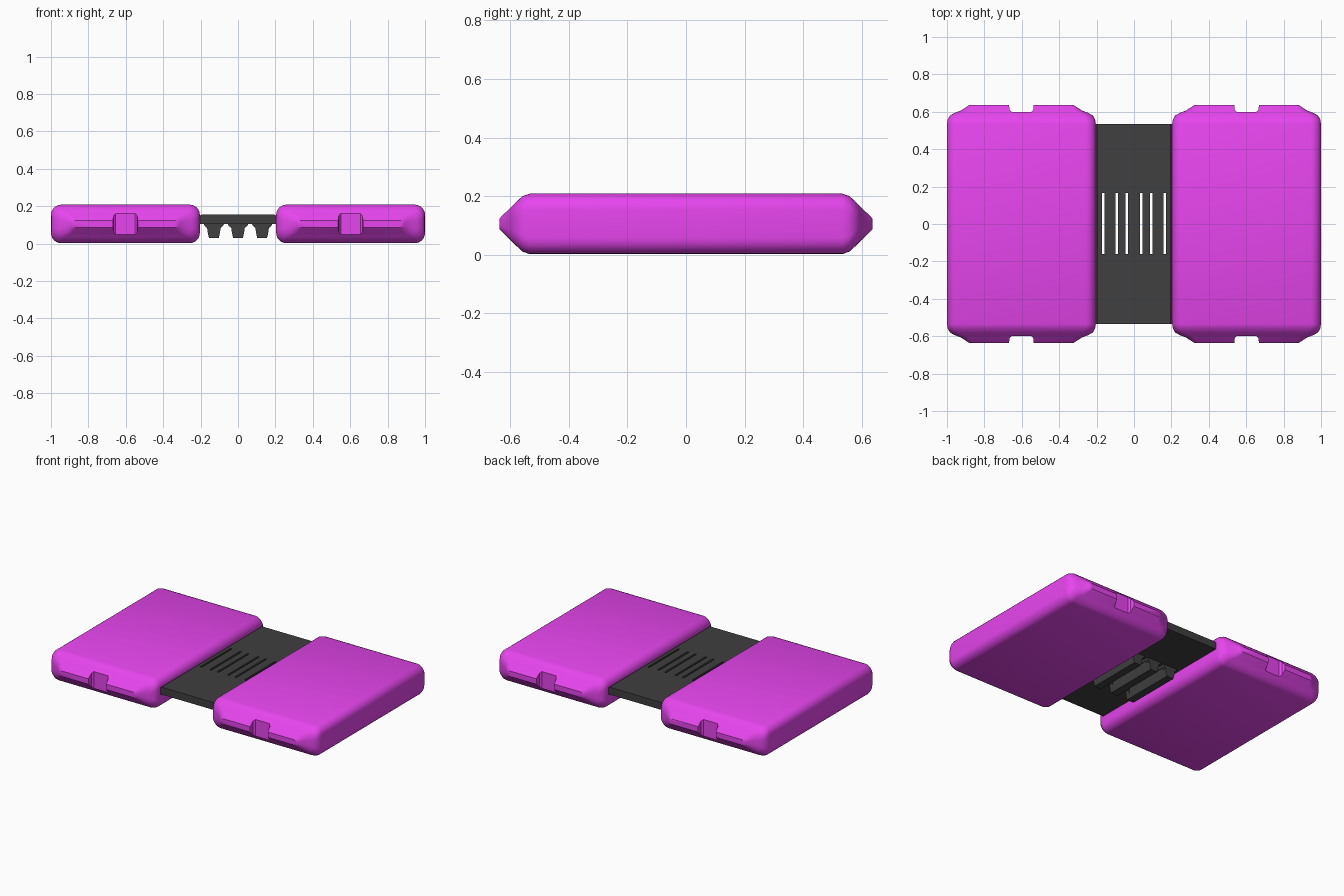
import bpy, bmesh, math

if "Cube" in bpy.data.objects:
    bpy.data.objects.remove(bpy.data.objects["Cube"])


def material(name, color):
    m = bpy.data.materials.new(name)
    m.diffuse_color = color
    m.use_nodes = True
    m.node_tree.nodes["Principled BSDF"].inputs["Base Color"].default_value = m.diffuse_color
    return m


def make(name, bm, mat=None):
    bmesh.ops.recalc_face_normals(bm, faces=bm.faces)
    me = bpy.data.meshes.new(name)
    bm.to_mesh(me)
    bm.free()
    ob = bpy.data.objects.new(name, me)
    bpy.context.collection.objects.link(ob)
    if mat:
        me.materials.append(mat)
    return ob


def loft(bm, rings):
    # Join equal-length point rings into a capped solid
    loops = [[bm.verts.new(p) for p in r] for r in rings]
    n = len(loops[0])
    for a, b in zip(loops, loops[1:]):
        for i in range(n):
            j = (i + 1) % n
            bm.faces.new((a[i], a[j], b[j], b[i]))
    bm.faces.new(loops[0])
    bm.faces.new(loops[-1])


def rounded_rect(cx, cz, hw, hh, r, y, seg=6):
    pts = []
    for k, (sx, sz) in enumerate(((1, 1), (-1, 1), (-1, -1), (1, -1))):
        for i in range(seg + 1):
            a = math.pi / 2 * (k + i / seg)
            pts.append((cx + sx * (hw - r) + r * math.cos(a), y,
                        cz + sz * (hh - r) + r * math.sin(a)))
    return pts


def add_box(bm, x, y, z):
    loft(bm, [[(x[0], y[0], h), (x[1], y[0], h), (x[1], y[1], h), (x[0], y[1], h)] for h in z])


def boolean(ob, cutter, operation='DIFFERENCE'):
    mod = ob.modifiers.new("bool", 'BOOLEAN')
    mod.operation = operation
    mod.solver = 'EXACT'
    mod.object = cutter
    bpy.context.view_layer.objects.active = ob
    bpy.ops.object.modifier_apply(modifier=mod.name)
    bpy.data.objects.remove(cutter)


def smooth(ob, angle):
    bpy.ops.object.select_all(action='DESELECT')
    ob.select_set(True)
    bpy.context.view_layer.objects.active = ob
    bpy.ops.object.shade_smooth_by_angle(angle=math.radians(angle))


purple = material("purple", (0.8, 0.06, 0.86, 1))
black = material("black", (0.05, 0.05, 0.05, 1))

# Padded blocks with tapered ends: (y, half width, half height, corner radius)
END = [(0.535, 0.398, 0.103, 0.055), (0.558, 0.394, 0.095, 0.054),
       (0.58, 0.382, 0.075, 0.05), (0.595, 0.355, 0.060, 0.045),
       (0.606, 0.325, 0.049, 0.038), (0.630, 0.288, 0.026, 0.02),
       (0.637, 0.278, 0.018, 0.014)]

for side, label in ((-1, "left"), (1, "right")):
    cx = side * 0.602
    sections = [(-y, w, h, r) for y, w, h, r in reversed(END)] + END
    bm = bmesh.new()
    loft(bm, [rounded_rect(cx, 0.105, w, h, r, y) for y, w, h, r in sections])
    pad = make(label + "_pad", bm, purple)
    # Notch in the middle of each end
    for s in (-1, 1):
        bm = bmesh.new()
        outline = [(-0.075, 0.66), (-0.066, 0.635), (-0.063, 0.610), (-0.052, 0.599),
                   (0.052, 0.599), (0.063, 0.610), (0.066, 0.635), (0.075, 0.66)]
        loft(bm, [[(cx + x, s * y, z) for x, y in outline] for z in (-0.1, 0.3)])
        cutter = make("notch_cutter", bm)
        cutter.hide_render = True
        boolean(pad, cutter)
    smooth(pad, 35)

# Connecting plate with slightly stepped edges
bm = bmesh.new()
profile = [(-0.215, 0.105), (0.215, 0.105), (0.215, 0.14), (0.195, 0.155),
           (-0.195, 0.155), (-0.215, 0.14)]
loft(bm, [[(x, y, z) for x, z in profile] for y in (-0.535, 0.535)])
plate = make("slotted_plate", bm, black)

# Three tapered ribs below the plate
for cx in (-0.129, 0, 0.129):
    bm = bmesh.new()
    half = [(0.056, 0.11), (0.050, 0.095), (0.036, 0.083), (0.032, 0.055), (0.026, 0.03)]
    section = half + [(-x, z) for x, z in reversed(half)]
    loft(bm, [[(cx + x, y, z) for x, z in section] for y in (-0.19, 0.19)])
    boolean(plate, make("rib", bm), 'UNION')

# Slots on both sides of every rib
bm = bmesh.new()
for x in (-0.165, -0.093, -0.038, 0.038, 0.093, 0.165):
    add_box(bm, (x - 0.0065, x + 0.0065), (-0.16, 0.165), (-0.05, 0.25))
slots = make("slot_cutter", bm)
slots.hide_render = True
boolean(plate, slots)
smooth(plate, 25)
